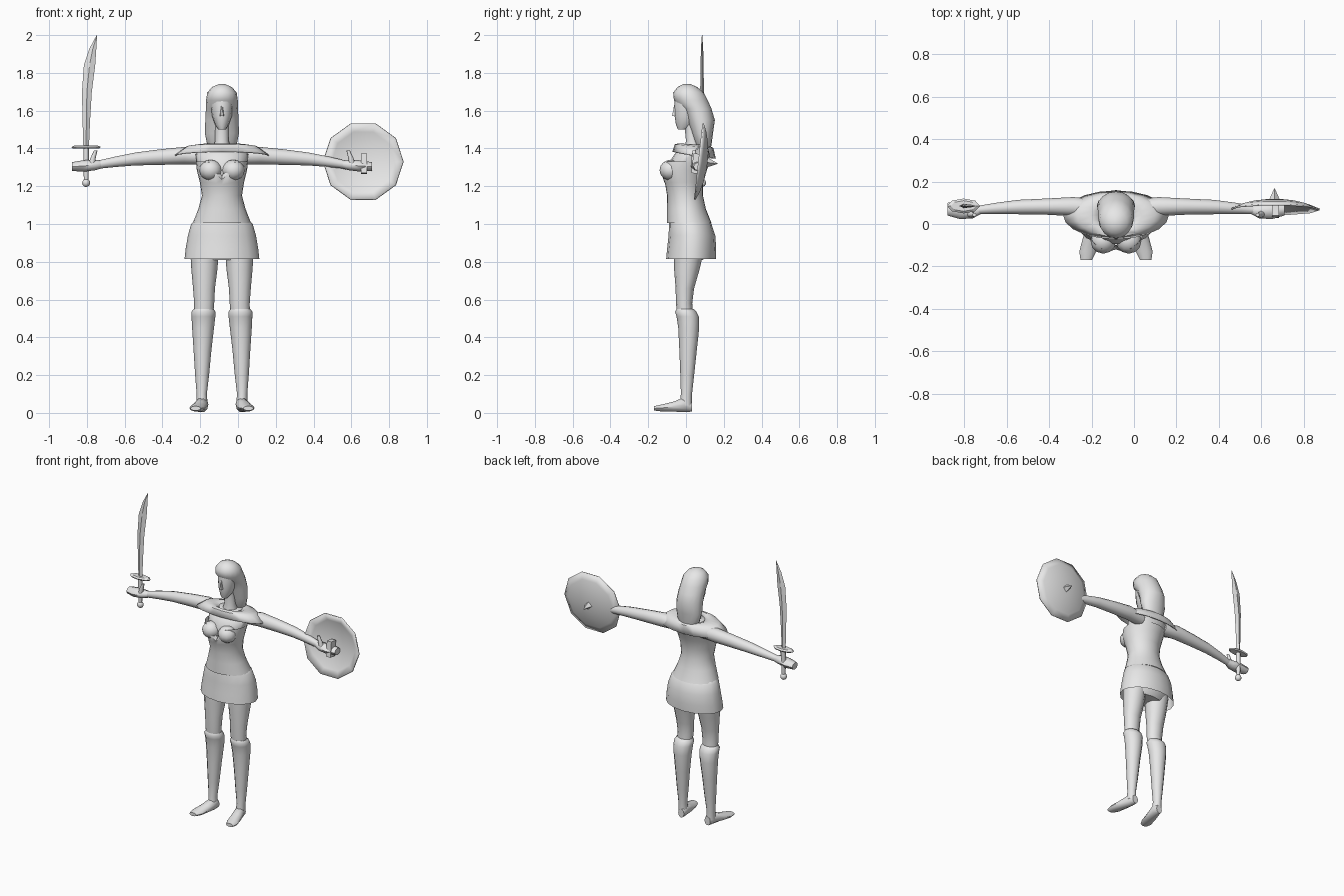
import bpy
import bmesh
import math
from mathutils import Vector, Matrix

default_cube = bpy.data.objects.get("Cube")
if default_cube:
    bpy.data.objects.remove(default_cube, do_unlink=True)

CX = -.085  # body centre line

grey = bpy.data.materials.new("light_grey")
grey.use_nodes = True
grey.diffuse_color = (.8, .8, .8, 1)
grey.node_tree.nodes["Principled BSDF"].inputs["Base Color"].default_value = (.8, .8, .8, 1)


def finish(name, bm, smooth=.85, thickness=0):
    """Turn a bmesh into a shaded object."""
    bmesh.ops.recalc_face_normals(bm, faces=bm.faces)
    mesh = bpy.data.meshes.new(name)
    bm.to_mesh(mesh)
    bm.free()
    mesh.materials.append(grey)
    obj = bpy.data.objects.new(name, mesh)
    bpy.context.collection.objects.link(obj)
    bpy.ops.object.select_all(action='DESELECT')
    obj.select_set(True)
    bpy.context.view_layer.objects.active = obj
    bpy.ops.object.shade_smooth_by_angle(angle=smooth)
    if thickness:
        shell = obj.modifiers.new("Shell", 'SOLIDIFY')
        shell.thickness = thickness
    return obj


def loft(name, rings, sides=12, caps=(True, True), shape=None, smooth=.85, thickness=0):
    """Skin elliptical rings, each given as centre, first and second half axis."""
    bm = bmesh.new()
    loops = []
    for centre, u, v in rings:
        loop = []
        for i in range(sides):
            angle = math.tau * i / sides
            point = centre + u * math.cos(angle) + v * math.sin(angle)
            loop.append(bm.verts.new(shape(point) if shape else point))
        loops.append(loop)
    for low, high in zip(loops, loops[1:]):
        for i in range(sides):
            j = (i + 1) % sides
            bm.faces.new((low[i], low[j], high[j], high[i]))
    if caps[0]:
        bm.faces.new(loops[0])
    if caps[1]:
        bm.faces.new(loops[-1])
    return finish(name, bm, smooth, thickness)


def level(z, half_width, front, back, x=CX, tilt=0):
    """Horizontal ring; tilt lifts the back and lowers the front."""
    return (Vector((x, (front + back) / 2, z)), Vector((half_width, 0, 0)),
            Vector((0, (back - front) / 2, tilt)))


def ball(name, centre, size):
    bm = bmesh.new()
    bmesh.ops.create_uvsphere(bm, u_segments=12, v_segments=8, radius=1)
    bmesh.ops.scale(bm, vec=size, verts=bm.verts)
    bmesh.ops.translate(bm, vec=centre, verts=bm.verts)
    return finish(name, bm)


def box(name, centre, size):
    bm = bmesh.new()
    bmesh.ops.create_cube(bm, size=1)
    bmesh.ops.scale(bm, vec=size, verts=bm.verts)
    bmesh.ops.translate(bm, vec=centre, verts=bm.verts)
    return finish(name, bm)


def sweetheart(point):
    """Part the bust and dip the neckline at the front centre."""
    if point.y < 0 and point.z > 1.2:
        amount = math.exp(-((point.x - CX) / .035) ** 2) * (point.z - 1.2) / .13
        point.z -= .075 * amount
        point.y += .035 * amount
    return point


# Torso clothing
loft("bodice", [level(*r) for r in (
    (1.005, .154, -.1, .135), (1.08, .125, -.1, .105), (1.15, .106, -.1, .09),
    (1.22, .117, -.115, .09), (1.285, .133, -.143, .11), (1.33, .138, -.135, .13))],
    sides=24, caps=(True, False), shape=sweetheart)
loft("skirt", [level(*r) for r in (
    (.815, .198, -.105, .158), (.87, .192, -.1, .16), (.94, .18, -.092, .155),
    (1.0, .163, -.09, .135), (1.025, .14, -.085, .115))], sides=16, caps=(False, True))
loft("pelvis", [level(*r) for r in (
    (.81, .12, -.05, .09), (.86, .165, -.07, .12), (.98, .14, -.07, .11))])

# Upper chest, bust and neck
loft("chest", [level(*r) for r in (
    (1.22, .1, -.085, .08), (1.32, .132, -.095, .12),
    (1.37, .14, -.06, .13), (1.41, .08, -.02, .1))], sides=16)
for side, word in ((1, "left"), (-1, "right")):
    ball(word + "_bust", (CX + side * .06, -.08, 1.285), (.06, .06, .055))
loft("neck", [level(*r) for r in (
    (1.38, .055, -.015, .09), (1.44, .036, 0, .07), (1.54, .036, -.01, .065))])

# Shoulder mantle draped lower at the back
loft("mantle", [level(*r, CX, tilt) for r, tilt in (
    ((1.405, .06, -.025, .085), -.005), ((1.422, .12, -.04, .115), -.005),
    ((1.412, .185, -.06, .145), -.01), ((1.365, .25, -.072, .158), -.018))],
    sides=20, caps=(False, False), thickness=.006)

# Head
loft("head", [level(*r) for r in (
    (1.5, .018, -.043, 0), (1.525, .036, -.053, .05), (1.57, .052, -.06, .07),
    (1.63, .059, -.062, .085), (1.69, .058, -.055, .085))])
loft("nose", [level(*r) for r in (
    (1.572, .012, -.075, -.045), (1.585, .009, -.073, -.045),
    (1.63, .005, -.064, -.045))], sides=6)
loft("hair", [level(*r) for r in (
    (1.37, .045, .075, .125), (1.42, .078, .05, .135), (1.48, .09, .03, .143),
    (1.55, .088, .005, .153), (1.61, .085, -.02, .135), (1.655, .084, -.064, .115),
    (1.695, .078, -.068, .095), (1.725, .053, -.045, .06), (1.74, .018, -.015, .025))],
    sides=16)

# Limbs, built once for each side
for side, word in ((1, "left"), (-1, "right")):
    def limb_level(z, out, half_width, front, back):
        return level(z, half_width, front, back, CX + side * out)

    def arm_ring(out, y, z, depth, height):
        return (Vector((CX + side * out, y, z)), Vector((0, depth, 0)), Vector((0, 0, height)))

    def foot_ring(out, y, z, width, height):
        return (Vector((CX + side * out, y, z)), Vector((width, 0, 0)), Vector((0, 0, height)))

    loft(word + "_thigh", [limb_level(*r) for r in (
        (.5, .098, .05, -.045, .04), (.58, .094, .053, -.053, .033),
        (.66, .095, .058, -.055, .043), (.76, .093, .069, -.063, .072),
        (.86, .092, .076, -.065, .095))])
    loft(word + "_boot", [limb_level(*r) for r in (
        (.04, .105, .03, -.035, .032), (.1, .107, .027, -.027, .032),
        (.2, .105, .037, -.03, .043), (.33, .103, .047, -.035, .057),
        (.45, .1, .058, -.041, .07), (.51, .098, .063, -.05, .068),
        (.535, .098, .064, -.058, .055), (.55, .097, .053, -.05, .04))])
    loft(word + "_foot", [foot_ring(*r) for r in (
        (.1, .032, .035, .022, .03), (.104, -.005, .045, .032, .042),
        (.118, -.065, .033, .038, .028), (.133, -.13, .026, .04, .019),
        (.14, -.17, .024, .027, .012))], sides=10)
    loft(word + "_arm", [arm_ring(*r) for r in (
        (.09, .07, 1.355, .045, .04), (.2, .082, 1.362, .045, .046),
        (.33, .082, 1.354, .038, .041), (.46, .08, 1.344, .034, .034),
        (.56, .074, 1.33, .027, .028), (.65, .066, 1.315, .02, .022))])
    loft(word + "_hand", [arm_ring(*r) for r in (
        (.64, .066, 1.315, .02, .022), (.675, .06, 1.312, .033, .028),
        (.735, .065, 1.307, .042, .03), (.795, .07, 1.304, .03, .023))], sides=8)
    loft(word + "_thumb", [limb_level(*r) for r in (
        (1.31, .69, .019, .03, .068), (1.35, .682, .014, .03, .058),
        (1.39, .668, .009, .035, .052))], sides=8)

# Curved sword in the right hand
SX, SY = -.804, .085


def sword_level(z, x, half_width, half_depth):
    return level(z, half_width, SY - half_depth, SY + half_depth, x)


loft("sword_blade", [sword_level(*r) for r in (
    (1.41, SX, .015, .011), (1.55, -.803, .02, .011), (1.7, -.8, .026, .01),
    (1.84, -.786, .03, .008), (1.93, -.768, .018, .006), (2.0, -.747, .001, .001))],
    sides=4, smooth=.5)
loft("sword_guard", [sword_level(*r) for r in (
    (1.4, SX, .07, .03), (1.408, SX, .078, .035), (1.416, SX, .06, .025))], sides=8, smooth=.5)
loft("sword_grip", [sword_level(*r) for r in (
    (1.22, SX, .011, .011), (1.3, SX, .015, .015), (1.41, SX, .014, .014))], sides=8)
ball("sword_pommel", (SX, SY, 1.218), (.021, .021, .022))

# Ten-sided domed shield with a spike, leaning back at the top
lean = Matrix.Translation((.663, .072, 1.33)) @ Matrix.Rotation(-.11, 4, 'X')


def shield_ring(radius, depth):
    return (Vector((0, depth, 0)), Vector((radius, 0, 0)), Vector((0, 0, radius)))


shield_parts = [
    loft("shield", [shield_ring(*r) for r in (
        (.214, 0), (.17, .018), (.11, .033), (.05, .042))],
        sides=10, caps=(False, True), thickness=.008),
    loft("shield_spike", [shield_ring(*r) for r in (
        (.028, .036), (.014, .068), (.002, .095))], sides=4, smooth=.3),
    box("shield_grip", (.004, -.012, -.012), (.034, .05, .105)),
]
for part in shield_parts:
    part.matrix_world = lean
